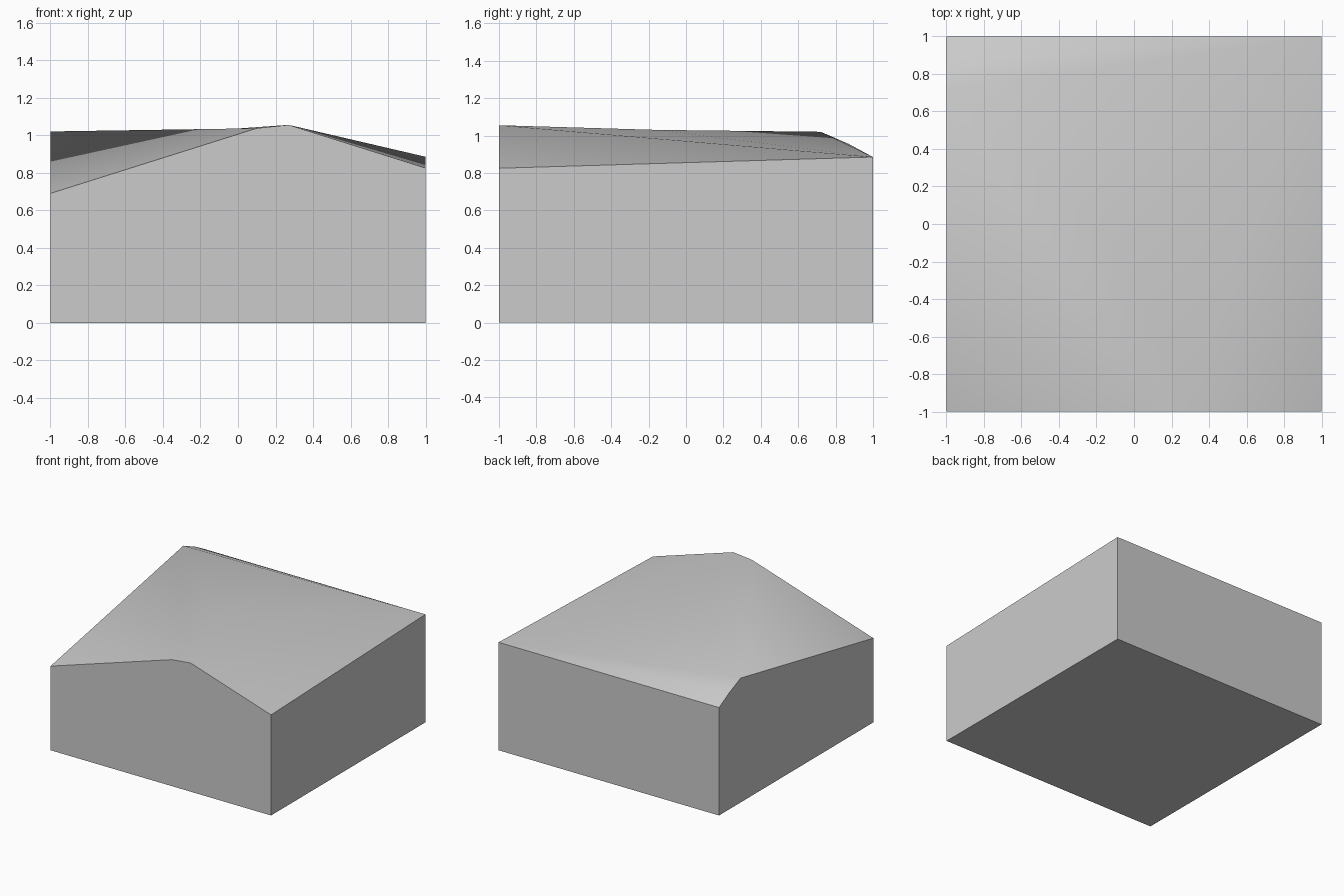
import bpy
import bmesh
import math

if "Cube" in bpy.data.objects:
    bpy.data.objects.remove(bpy.data.objects["Cube"], do_unlink=True)

# Material
grey = bpy.data.materials.new("plain_grey")
grey.use_nodes = True
color = (0.6, 0.6, 0.6, 1)
grey.diffuse_color = color
grey.node_tree.nodes["Principled BSDF"].inputs["Base Color"].default_value = color

# Corners and ridge points of the sloping top
points = {
    "front_right": (-1, -1, 0.69),
    "shoulder": (0.1, -1, 1.037),
    "peak": (0.27, -1, 1.055),
    "front_left": (1, -1, 0.825),
    "back_left": (1, 1, 0.885),
    "back_right": (-1, 1, 0.885),
    "lip": (-1, 0.87, 0.955),
    "crest": (-1, 0.72, 1.02),
    "middle": (-0.08, -0.15, 1.03),
}
rim = [name for name in points if name != "middle"]
slopes = [
    "front_right shoulder crest",
    "shoulder middle crest",
    "shoulder peak middle",
    "peak back_left middle",
    "peak front_left back_left",
    "middle back_left crest",
    "crest back_left lip",
    "lip back_left back_right",
]

bm = bmesh.new()
top = {name: bm.verts.new(co) for name, co in points.items()}
for slope in slopes:
    bm.faces.new([top[name] for name in slope.split()])

# Floor and four upright walls
corners = ["front_right", "front_left", "back_left", "back_right"]
base = [bm.verts.new((*top[name].co.xy, 0)) for name in corners]
bm.faces.new(base[::-1])
for i, name in enumerate(corners):
    j = (i + 1) % len(corners)
    start, end = rim.index(name), rim.index(corners[j])
    steps = (end - start) % len(rim)
    upper = [top[rim[(start + k) % len(rim)]] for k in range(steps + 1)]
    bm.faces.new([base[i], base[j]] + upper[::-1])
bmesh.ops.recalc_face_normals(bm, faces=bm.faces)

mesh = bpy.data.meshes.new("sloped_block")
bm.to_mesh(mesh)
bm.free()
mesh.materials.append(grey)
block = bpy.data.objects.new("sloped_block", mesh)
bpy.context.collection.objects.link(block)

# Soft slopes, crisp outer edges
bpy.ops.object.select_all(action="DESELECT")
block.select_set(True)
bpy.context.view_layer.objects.active = block
bpy.ops.object.shade_smooth_by_angle(angle=math.radians(40))
